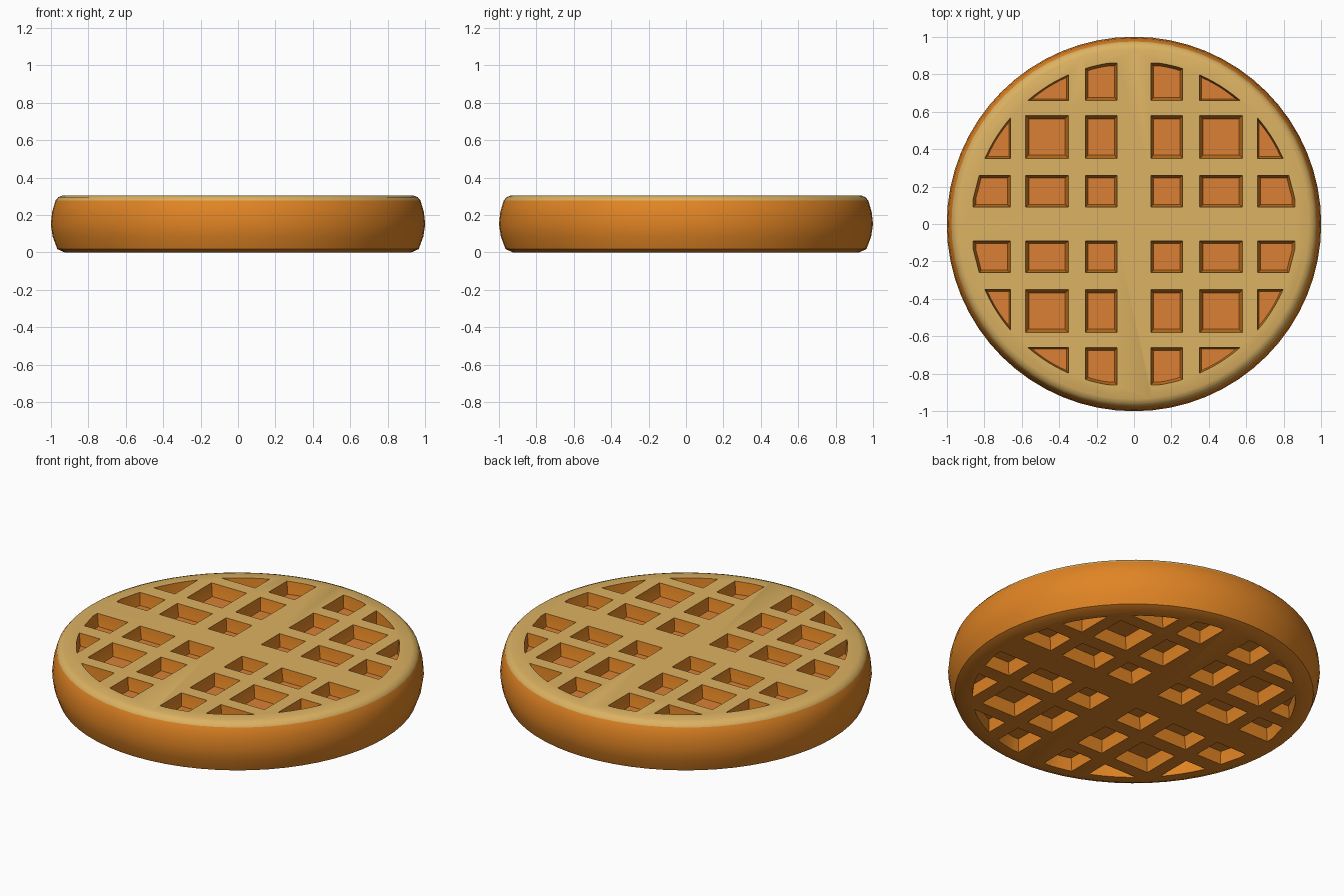
import bpy, bmesh, math
from mathutils import Vector

if "Cube" in bpy.data.objects:
    bpy.data.objects.remove(bpy.data.objects["Cube"])

H = 0.305          # thickness
DEPTH = 0.07       # pocket depth
R_GRID = 0.87      # pockets are clipped to this circle
BANDS = [(0.09, 0.26), (0.35, 0.58), (0.66, 0.86)]
SEG = 64


def lin(c):
    c /= 255
    return c / 12.92 if c <= 0.04045 else ((c + 0.055) / 1.055) ** 2.4


def material(name, r, g, b):
    m = bpy.data.materials.new(name)
    m.diffuse_color = (lin(r), lin(g), lin(b), 1)
    m.use_nodes = True
    m.node_tree.nodes["Principled BSDF"].inputs["Base Color"].default_value = m.diffuse_color
    return m


MATS = [material("crust", 224, 132, 36),
        material("pale_batter", 220, 178, 98),
        material("pocket_floor", 218, 128, 52)]


def make_object(name, bm):
    bmesh.ops.recalc_face_normals(bm, faces=bm.faces)
    me = bpy.data.meshes.new(name)
    bm.to_mesh(me)
    bm.free()
    for m in MATS:
        me.materials.append(m)
    ob = bpy.data.objects.new(name, me)
    bpy.context.collection.objects.link(ob)
    return ob


# Waffle body: lathed rim profile, pale above the top edge
profile = [(0.925, 0), (0.965, 0.018), (0.99, 0.085), (1.0, 0.15),
           (0.993, 0.215), (0.975, 0.277), (0.96, 0.295), (0.935, H)]
bm = bmesh.new()
rings = [[bm.verts.new((r * math.cos(2 * math.pi * i / SEG),
                        r * math.sin(2 * math.pi * i / SEG), z))
          for i in range(SEG)] for r, z in profile]
for a, b in zip(rings, rings[1:]):
    for i in range(SEG):
        j = (i + 1) % SEG
        bm.faces.new((a[i], a[j], b[j], b[i]))
bm.faces.new(rings[0])
bm.faces.new(rings[-1])
for f in bm.faces:
    f.material_index = 1 if f.calc_center_median().z > 0.28 else 0
waffle = make_object("waffle", bm)


# Pocket outline: rectangle clipped by the circle
def outline(bx, by):
    (x0, x1), (y0, y1) = bx, by
    if math.hypot(x0, y0) > R_GRID - 0.03:
        return None
    xm = min(x1, math.sqrt(R_GRID ** 2 - y0 ** 2))
    pts = [Vector((x0, y0)), Vector((xm, y0))]
    for k in range(7):
        x = xm + (x0 - xm) * k / 6
        p = Vector((x, min(y1, math.sqrt(max(0, R_GRID ** 2 - x * x)))))
        if (p - pts[-1]).length > 0.005:
            pts.append(p)
    return pts


# Pocket cutters: tapered plugs on both faces, repeated in four quadrants
bm = bmesh.new()
for bx in BANDS:
    for by in BANDS:
        pts = outline(bx, by)
        if not pts:
            continue
        lo = Vector((min(p.x for p in pts), min(p.y for p in pts)))
        hi = Vector((max(p.x for p in pts), max(p.y for p in pts)))
        if math.hypot(*hi) > R_GRID + 0.1:
            c = lo + (hi - lo) / 3
        else:
            c = (lo + hi) / 2
        for sx in (1, -1):
            for sy in (1, -1):
                for base, up in ((H, 1), (0, -1)):
                    loops = []
                    for k, dz in ((0.84, -DEPTH), (1, -0.001), (1.02, 0.05)):
                        ring = []
                        for p in pts:
                            q = c + (p - c) * k
                            ring.append(bm.verts.new((q.x * sx, q.y * sy, base + dz * up)))
                        loops.append(ring)
                    n = len(pts)
                    for a, b in zip(loops, loops[1:]):
                        for i in range(n):
                            j = (i + 1) % n
                            bm.faces.new((a[i], a[j], b[j], b[i]))
                    floor = bm.faces.new(loops[0])
                    floor.material_index = 2 if up > 0 else 0
                    bm.faces.new(loops[-1])
cutter = make_object("pocket_cutter", bm)
cutter.hide_render = True

# Cut the pockets
mod = waffle.modifiers.new("pockets", 'BOOLEAN')
mod.operation = 'DIFFERENCE'
mod.solver = 'EXACT'
mod.object = cutter
bpy.context.view_layer.objects.active = waffle
bpy.ops.object.select_all(action='DESELECT')
waffle.select_set(True)
bpy.ops.object.modifier_apply(modifier=mod.name)
bpy.data.objects.remove(cutter)
bpy.ops.object.shade_smooth_by_angle(angle=math.radians(38))
